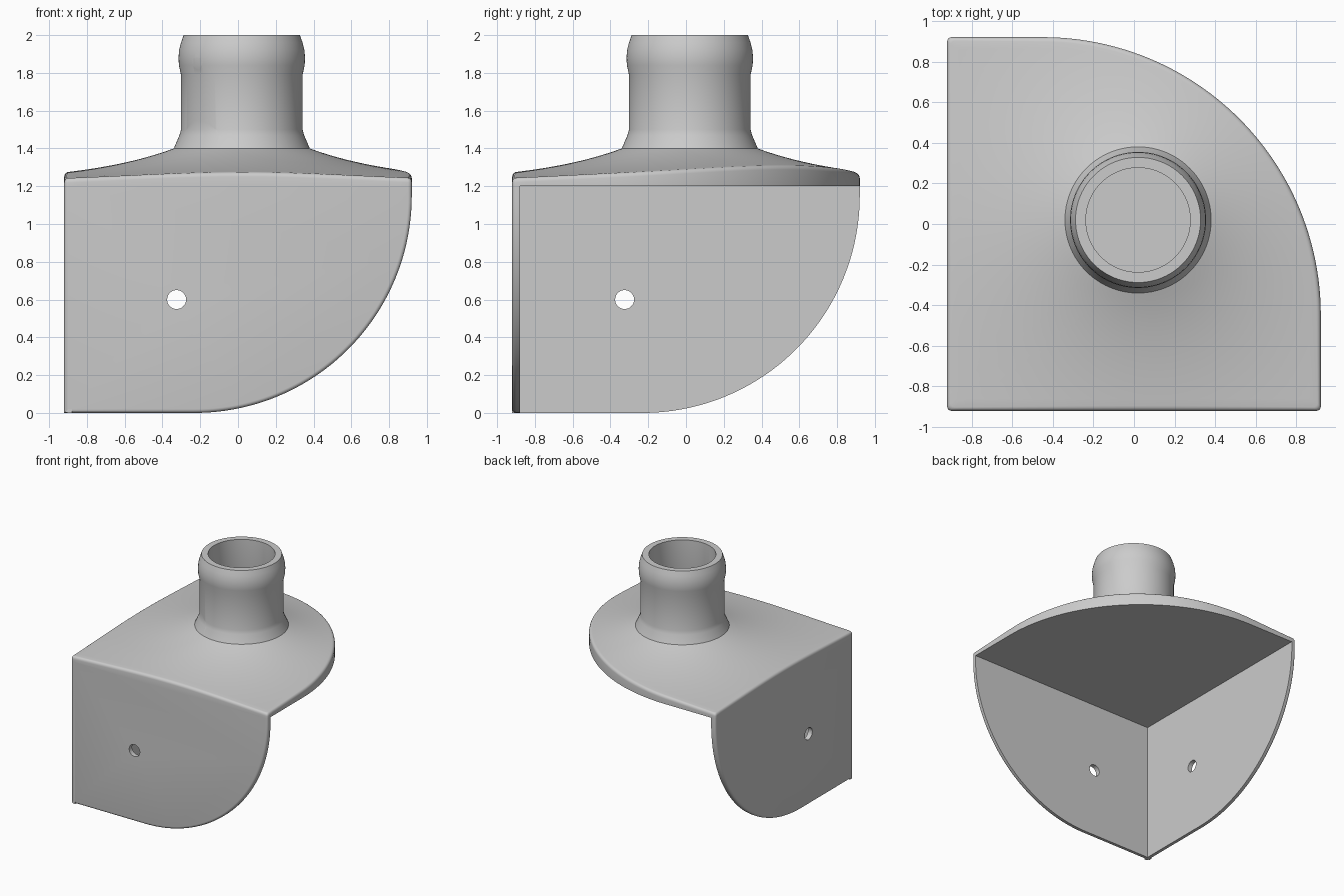
import bpy, bmesh, math
from mathutils import Vector

cube = bpy.data.objects.get("Cube")
if cube:
    bpy.data.objects.remove(cube, do_unlink=True)

HALF = 0.92           # half width of the bracket
FLOOR = 1.2           # underside of the cap
ROUND = 0.02          # outer edge rounding
AXIS = Vector((0.02, 0.02))   # spout centre

gray = bpy.data.materials.new("plain gray")
gray.use_nodes = True
gray.diffuse_color = (0.6, 0.6, 0.6, 1)
gray.node_tree.nodes["Principled BSDF"].inputs["Base Color"].default_value = gray.diffuse_color


def make_object(name, bm):
    bmesh.ops.recalc_face_normals(bm, faces=bm.faces)
    mesh = bpy.data.meshes.new(name)
    bm.to_mesh(mesh)
    bm.free()
    mesh.materials.append(gray)
    obj = bpy.data.objects.new(name, mesh)
    bpy.context.collection.objects.link(obj)
    return obj


def loft(name, loops):
    """Bridge equal closed loops of points and close both ends."""
    bm = bmesh.new()
    rings = [[bm.verts.new(p) for p in loop] for loop in loops]
    for a, b in zip(rings, rings[1:]):
        for i in range(len(a)):
            j = (i + 1) % len(a)
            bm.faces.new((a[i], a[j], b[j], b[i]))
    bm.faces.new(rings[0])
    bm.faces.new(rings[-1])
    return make_object(name, bm)


def drill(obj, start, end, radius):
    """Cut a round hole from start to end."""
    start, end = Vector(start), Vector(end)
    bm = bmesh.new()
    bmesh.ops.create_cone(bm, cap_ends=True, segments=48, radius1=radius,
                          radius2=radius, depth=(end - start).length)
    turn = (end - start).to_track_quat("Z", "Y").to_matrix().to_4x4()
    turn.translation = (start + end) / 2
    bm.transform(turn)
    cutter = make_object("cutter", bm)
    cutter.hide_render = True
    mod = obj.modifiers.new("hole", "BOOLEAN")
    mod.operation, mod.solver, mod.object = "DIFFERENCE", "EXACT", cutter
    activate(obj)
    bpy.ops.object.modifier_apply(modifier=mod.name)
    bpy.data.objects.remove(cutter, do_unlink=True)


def activate(obj):
    for other in bpy.context.selected_objects:
        other.select_set(False)
    obj.select_set(True)
    bpy.context.view_layer.objects.active = obj


def smooth(obj):
    activate(obj)
    bpy.ops.object.shade_smooth_by_angle(angle=math.radians(30))


def arc(cx, cy, r, a0, a1, n):
    angles = [math.radians(a0 + (a1 - a0) * i / n) for i in range(n + 1)]
    return [(cx + r * math.cos(a), cy + r * math.sin(a)) for a in angles]


# Side plates: quarter-round panels with a softened outer rim
def plate_outline(inset):
    r = 1.15
    left = -HALF + inset
    return ([(left, FLOOR), (left, inset)]
            + arc(HALF - r, r, r - inset, -90, 0, 48)
            + [(HALF - inset, FLOOR)])


def plate_loops(place):
    steps = [math.radians(a) for a in (0, 22.5, 45, 67.5, 90)]
    layers = [(ROUND * (1 - math.cos(a)), ROUND * (1 - math.sin(a))) for a in steps]
    layers.append((0.04, 0))
    return [[place(u, -HALF + d, w) for u, w in plate_outline(i)] for d, i in layers]


front_plate = loft("front_plate", plate_loops(lambda u, d, w: (u, d, w)))
side_plate = loft("side_plate", plate_loops(lambda u, d, w: (d, u, w)))
drill(front_plate, (-0.325, -1.1, 0.6), (-0.325, -0.7, 0.6), 0.05)
drill(side_plate, (-1.1, -0.325, 0.6), (-0.7, -0.325, 0.6), 0.05)


# Cap outline: a square with one large rounded corner
def cap_outline():
    big = 1.37
    k = HALF - ROUND
    pieces = [arc(HALF - big, HALF - big, big, 0, 90, 48),
              arc(-k, k, ROUND, 90, 180, 4),
              arc(-k, -k, ROUND, 180, 270, 4),
              arc(k, -k, ROUND, 270, 360, 4)]
    points = []
    for i, piece in enumerate(pieces):
        points += piece
        a, b = Vector(piece[-1]), Vector(pieces[(i + 1) % 4][0])
        n = max(1, round((b - a).length / 0.05))
        points += [tuple(a.lerp(b, s / n)) for s in range(1, n)]
    return [Vector(p) - AXIS for p in points]


spokes = cap_outline()


def ring(radius_of, height_of):
    loop = []
    for s in spokes:
        r = radius_of(s.length)
        p = AXIS + s.normalized() * r
        loop.append((p.x, p.y, height_of(r, s.length)))
    return loop


def slope(r):
    return 1.215 + 0.185 * math.exp(-(r - 0.36) / 0.5)


# Cap and spout in one skin: cavity, bore, lip, flared foot, slope, rim
spout = [(0.365, 1.24), (0.26, 1.5), (0.257, 2.0), (0.308, 2.0), (0.322, 1.96),
         (0.332, 1.92), (0.335, 1.88), (0.333, 1.84), (0.322, 1.79),
         (0.322, 1.5), (0.33, 1.47)]
loops = [ring(lambda R, r=r: r, lambda r, R, z=z: z) for r, z in spout]
N = 16
EDGE = 0.025
for i in range(N + 1):
    t = i / N
    loops.append(ring(lambda R: 0.36 + (R - EDGE - 0.36) * t, lambda r, R: slope(r)))
for a in (22.5, 45, 67.5, 90):
    a = math.radians(a)
    loops.append(ring(lambda R: R - EDGE * (1 - math.sin(a)),
                      lambda r, R: slope(R - EDGE) - EDGE * (1 - math.cos(a))))
loops.append(ring(lambda R: R, lambda r, R: FLOOR))
cap = loft("cap_and_spout", loops)


# Diagonal channel into the spout foot, and a small pin hole in the lip
def diagonal(along, z):
    d = along / math.sqrt(2)
    return (AXIS.x - d, AXIS.y - d, z)


drill(cap, diagonal(0.02, 1.396), diagonal(1.7, 1.396), 0.15)
drill(cap, diagonal(0.1, 1.85), diagonal(0.5, 1.85), 0.034)

for part in (front_plate, side_plate, cap):
    smooth(part)
